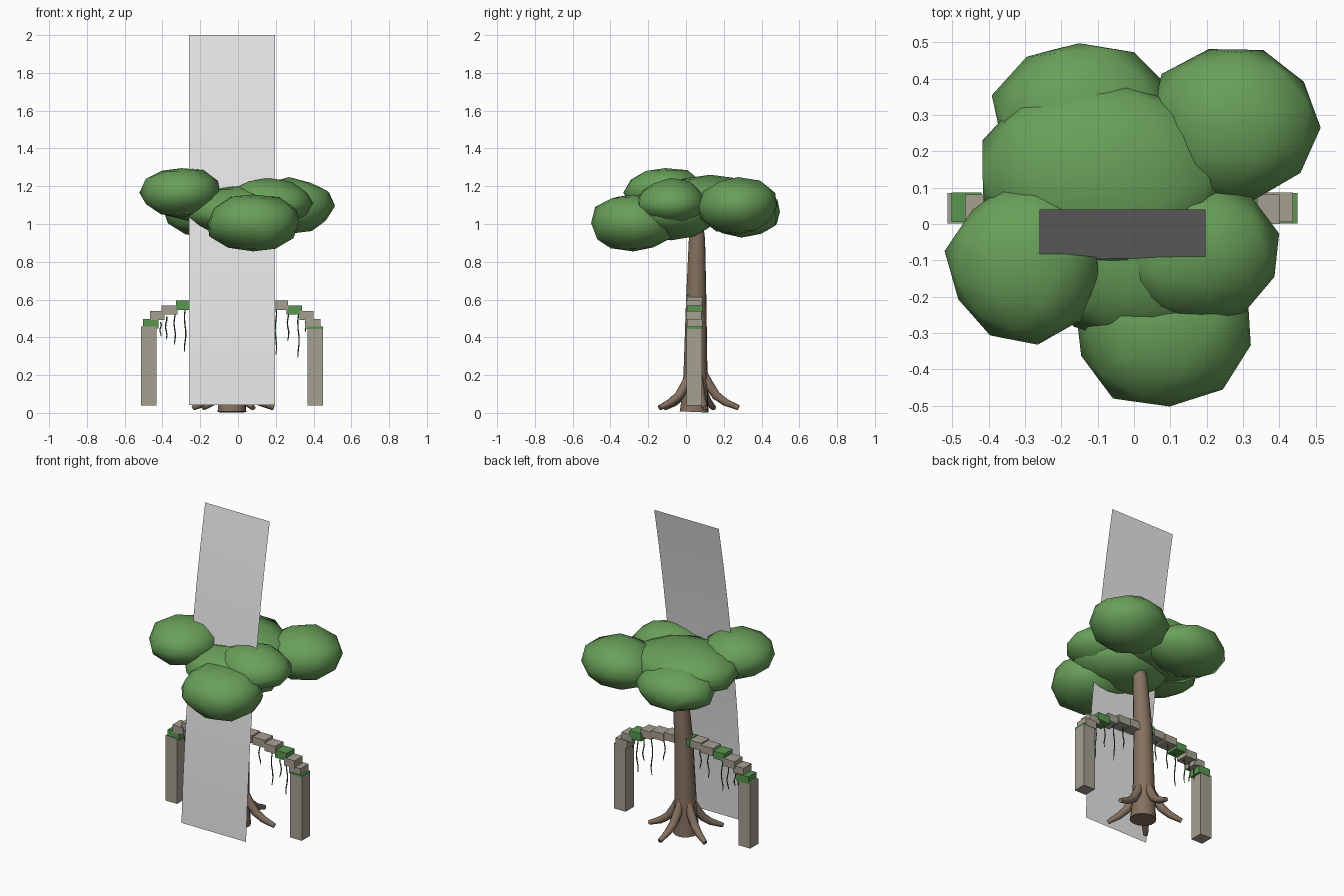
import bpy, bmesh, math, random
from mathutils import Vector

if "Cube" in bpy.data.objects:
    bpy.data.objects.remove(bpy.data.objects["Cube"])

random.seed(4)
CX, CY = -0.032, 0.043          # arch and trunk centre


def material(name, rgb):
    m = bpy.data.materials.new(name)
    m.diffuse_color = (*rgb, 1)
    m.use_nodes = True
    m.node_tree.nodes["Principled BSDF"].inputs["Base Color"].default_value = m.diffuse_color
    return m


LEAF = material("leaf_green", (0.14, 0.35, 0.10))
MOSS = material("moss_green", (0.10, 0.31, 0.08))
VINE = material("vine_green", (0.06, 0.19, 0.045))
STONE = material("stone_grey", (0.375, 0.35, 0.285))
BARK = material("bark_brown", (0.235, 0.165, 0.115))
PANEL = material("panel_grey", (0.8, 0.8, 0.8))


def add_object(name, bm, mat, smooth=False):
    mesh = bpy.data.meshes.new(name)
    bmesh.ops.recalc_face_normals(bm, faces=bm.faces)
    for f in bm.faces:
        f.smooth = smooth
    bm.to_mesh(mesh)
    bm.free()
    mesh.materials.append(mat)
    ob = bpy.data.objects.new(name, mesh)
    bpy.context.collection.objects.link(ob)
    return ob


def box(name, x, y, z, mat):
    """Box from (min, max) pairs."""
    bm = bmesh.new()
    bmesh.ops.create_cube(bm, size=1)
    for v in bm.verts:
        v.co = [r[0] if c < 0 else r[1] for c, r in zip(v.co, (x, y, z))]
    return add_object(name, bm, mat)


def tube(name, points, radii, sides, mat):
    """Round tube along a path, with a radius at each point."""
    bm = bmesh.new()
    pts = [Vector(p) for p in points]
    rings = []
    for i, p in enumerate(pts):
        d = (pts[min(i + 1, len(pts) - 1)] - pts[max(i - 1, 0)]).normalized()
        side = d.cross(Vector((0.31, 0.95, 0.05))).normalized()
        up = d.cross(side)
        rings.append([bm.verts.new(p + radii[i] * (math.cos(a) * side + math.sin(a) * up))
                      for a in (2 * math.pi * k / sides for k in range(sides))])
    for a, b in zip(rings, rings[1:]):
        for k in range(sides):
            n = (k + 1) % sides
            bm.faces.new((a[k], a[n], b[n], b[k]))
    bm.faces.new(rings[0])
    bm.faces.new(rings[-1])
    ob = add_object(name, bm, mat, True)
    bpy.context.view_layer.objects.active = ob
    ob.select_set(True)
    bpy.ops.object.shade_smooth_by_angle(angle=math.radians(50))
    ob.select_set(False)
    return ob


# Foliage: flattened, uneven clumps (centre, radii)
clumps = [
    ((-0.30, -0.11, 1.165), (0.213, 0.22, 0.135)),
    ((0.08, -0.28, 1.005), (0.255, 0.23, 0.155)),
    ((0.165, -0.078, 1.11), (0.235, 0.19, 0.13)),
    ((0.27, 0.275, 1.095), (0.235, 0.21, 0.15)),
    ((-0.14, 0.295, 1.065), (0.25, 0.21, 0.135)),
    ((-0.09, 0.13, 1.12), (0.35, 0.275, 0.135)),
    ((0.03, -0.08, 1.06), (0.30, 0.25, 0.14)),
]
for i, (c, r) in enumerate(clumps):
    bm = bmesh.new()
    bmesh.ops.create_icosphere(bm, subdivisions=2, radius=1)
    turn = random.uniform(0, 6)
    for v in bm.verts:
        x, y, z = v.co * random.uniform(0.95, 1.06)
        x, y = x * math.cos(turn) - y * math.sin(turn), x * math.sin(turn) + y * math.cos(turn)
        v.co = (c[0] + x * r[0], c[1] + y * r[1], c[2] + z * r[2])
    add_object(f"foliage_{i + 1}", bm, LEAF, True)

# Trunk, bending slightly towards the right at the top
tube("trunk",
     [(CX, 0.043, 0.005), (CX, 0.045, 0.05), (CX, 0.05, 0.2), (CX + 0.01, 0.054, 0.6),
      (CX + 0.035, 0.058, 0.92), (CX + 0.042, 0.058, 1.03)],
     [0.078, 0.073, 0.065, 0.055, 0.044, 0.03], 12, BARK)

# Five spreading roots
for i in range(5):
    a = math.radians(12 + 72 * i)
    path = [(CX + r * math.cos(a), 0.055 + r * math.sin(a), z)
            for r, z in ((0.035, 0.22), (0.066, 0.15), (0.105, 0.092), (0.155, 0.056), (0.225, 0.027))]
    tube(f"root_{i + 1}", path, [0.02, 0.027, 0.025, 0.021, 0.014], 8, BARK)

# Stone pillars, the right one with a mossy top
for side, s in (("left", -1), ("right", 1)):
    x = CX + s * 0.441
    top = 0.445 if s > 0 else 0.457
    box(f"{side}_pillar", (x - 0.041, x + 0.041), (0.002, 0.085), (0.04, top), STONE)
    if s > 0:
        box(f"{side}_pillar_moss", (x - 0.041, x + 0.041), (0.002, 0.085), (top, 0.457), MOSS)

# Stepped arch: (offset from centre, half width, centre height)
steps = [(0.429, 0.041, 0.472), (0.395, 0.038, 0.515), (0.33, 0.042, 0.544),
         (0.258, 0.038, 0.57), (0.175, 0.044, 0.586), (0.09, 0.042, 0.595), (0, 0.052, 0.6)]
mossy = {(-1, 0), (-1, 3), (1, 2), (1, 6)}
for i, (off, half, z) in enumerate(steps):
    for s in ((1,) if off == 0 else (-1, 1)):
        x = CX + s * off
        shift = 0.003 * (-1) ** i
        box(f"arch_block_{i + 1}_{'left' if s < 0 else 'right'}", (x - half, x + half),
            (0.003 + shift, 0.084 + shift), (z - 0.024, z + 0.024),
            MOSS if (s, i) in mossy else STONE)

# Hanging vines: (x, top, bottom)
vines = [(-0.41, 0.48, 0.405), (-0.38, 0.51, 0.39), (-0.335, 0.53, 0.36), (-0.28, 0.55, 0.325),
         (-0.20, 0.57, 0.40), (-0.13, 0.58, 0.43), (0.12, 0.58, 0.42), (0.20, 0.56, 0.31),
         (0.265, 0.53, 0.38), (0.32, 0.53, 0.29), (0.36, 0.49, 0.43)]
for i, (x, top, low) in enumerate(vines):
    y = CY + random.uniform(-0.02, 0.02)
    path = [(x + 0.004 * math.sin(1.4 * k + i), y + 0.005 * math.cos(1.3 * k + i),
             top + (low - top) * k / 6) for k in range(7)]
    tube(f"vine_{i + 1}", path, [0.0035] * 6 + [0.002], 5, VINE)

# Tall panel, leaning back and curving gently
bm = bmesh.new()
rows = []
for k in range(9):
    h = 1.958 * k / 8
    y = -0.2 + 0.0447 * h + 0.0397 * h * h
    rows.append([bm.verts.new((x, y, 0.042 + h)) for x in (-0.26, 0.197)])
for a, b in zip(rows, rows[1:]):
    bm.faces.new((a[0], a[1], b[1], b[0]))
add_object("leaning_panel", bm, PANEL, True)
